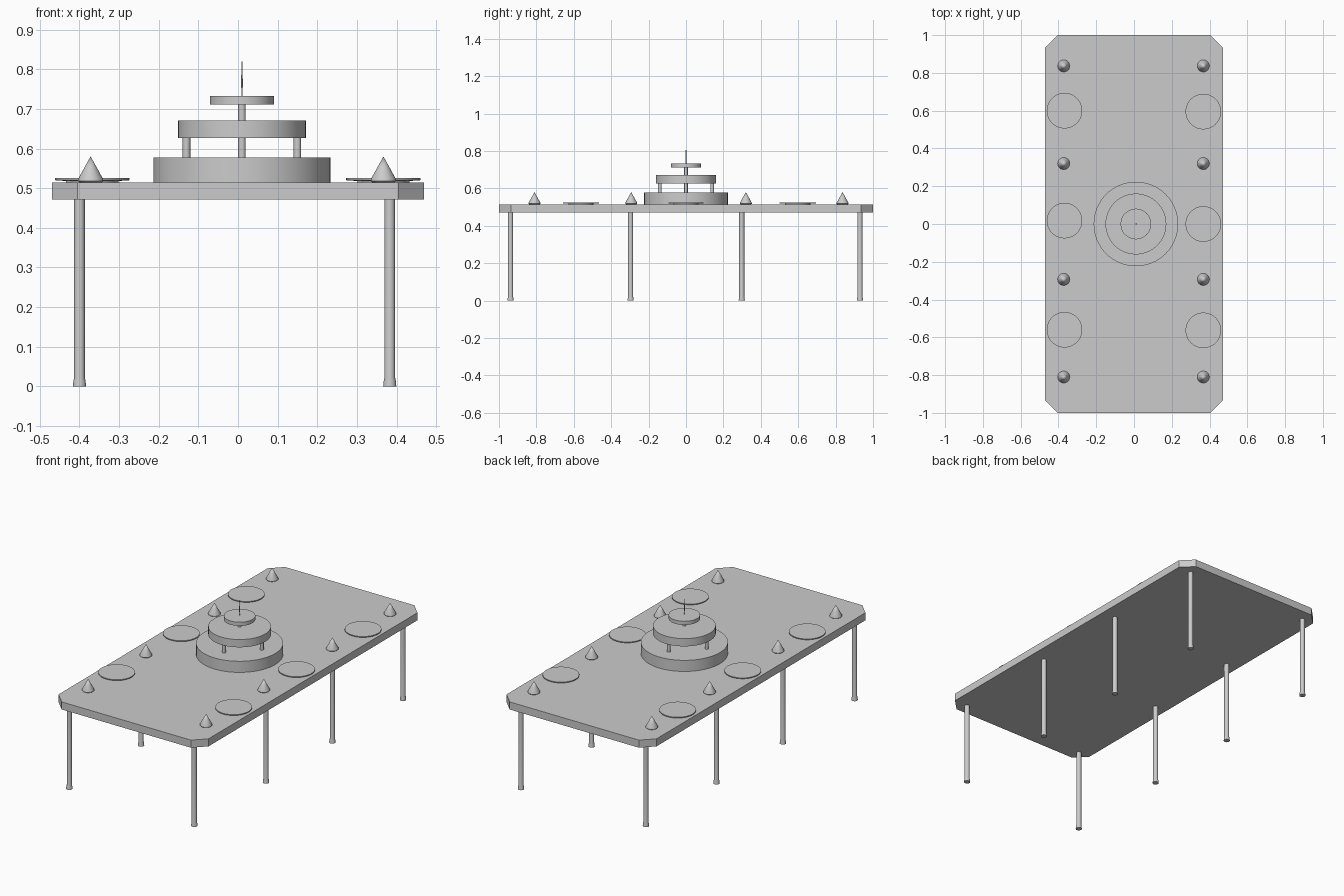
import bpy, bmesh, math

if "Cube" in bpy.data.objects:
    bpy.data.objects.remove(bpy.data.objects["Cube"])


def finish(ob):
    bpy.ops.object.select_all(action='DESELECT')
    bpy.context.view_layer.objects.active = ob
    ob.select_set(True)
    bpy.ops.object.shade_smooth_by_angle(angle=math.radians(35))


def make(name, bm):
    bmesh.ops.recalc_face_normals(bm, faces=bm.faces)
    me = bpy.data.meshes.new(name)
    bm.to_mesh(me)
    bm.free()
    ob = bpy.data.objects.new(name, me)
    bpy.context.collection.objects.link(ob)
    return ob


def lathe(name, profile, x, y, sides=32):
    """Revolve (radius, z) points about a vertical axis, capping open ends."""
    bm = bmesh.new()
    rings = []
    for r, z in profile:
        if r == 0:
            rings.append([bm.verts.new((x, y, z))])
        else:
            rings.append([bm.verts.new((x + r * math.cos(2 * math.pi * i / sides),
                                        y + r * math.sin(2 * math.pi * i / sides), z))
                          for i in range(sides)])
    for a, b in zip(rings, rings[1:]):
        for i in range(sides):
            j = (i + 1) % sides
            if len(b) == 1:
                bm.faces.new((a[i], a[j], b[0]))
            else:
                bm.faces.new((a[i], a[j], b[j], b[i]))
    for ring in (rings[0], rings[-1]):
        if len(ring) > 1:
            bm.faces.new(ring)
    ob = make(name, bm)
    finish(ob)
    return ob


def drum(name, r, z0, z1, x, y, sides=32):
    return lathe(name, [(r, z0), (r, z1)], x, y, sides)


# Table top with clipped corners
W, L, C = 0.47, 1.0, 0.065
Z0, Z1 = 0.471, 0.514
bm = bmesh.new()
outline = [(W - C, -L), (W, -L + C), (W, L - C), (W - C, L),
           (-W + C, L), (-W, L - C), (-W, -L + C), (-W + C, -L)]
face = bm.faces.new([bm.verts.new((x, y, Z0)) for x, y in outline])
top = bmesh.ops.extrude_face_region(bm, geom=[face])
bmesh.ops.translate(bm, vec=(0, 0, Z1 - Z0),
                    verts=[v for v in top['geom'] if isinstance(v, bmesh.types.BMVert)])
if not face.is_valid or len(bm.faces) < 10:
    bm.faces.new([v for v in bm.verts if v.co.z < Z0 + 0.001])
make("table_top", bm)

# Legs with flared feet
for x in (-0.40, 0.383):
    for y in (-0.938, -0.296, 0.298, 0.93):
        lathe("leg", [(0.0165, 0), (0.0155, 0.012), (0.0135, 0.022), (0.0135, 0.475)], x, y, 24)

# Folded napkin cones
for x in (-0.372, 0.367):
    for y in (-0.81, -0.293, 0.32, 0.837):
        lathe("napkin_cone", [(0.025, 0.512), (0.032, 0.518), (0.031, 0.524),
                              (0.015, 0.553), (0, 0.58)], x, y)

# Plates with a narrower foot
for x, ys in ((-0.368, (-0.56, 0.018, 0.60)), (0.367, (-0.563, 0.0, 0.595))):
    for y in ys:
        lathe("plate", [(0.066, 0.512), (0.066, 0.518), (0.094, 0.520), (0.094, 0.525)], x, y, 48)

# Tiered cake
CX = 0.01
drum("cake_bottom_tier", 0.2235, 0.512, 0.577, CX, 0, 64)
drum("cake_middle_tier", 0.161, 0.627, 0.671, CX, 0, 64)
drum("cake_top_tier", 0.081, 0.711, 0.732, CX, 0, 64)

# Pillars between tiers
for k in range(4):
    a = k * math.pi / 2
    drum("cake_pillar", 0.0095, 0.575, 0.629, CX + 0.14 * math.cos(a), 0.14 * math.sin(a), 24)
drum("cake_upper_pillar", 0.0095, 0.669, 0.713, CX, 0, 24)

# Topper
lathe("cake_topper", [(0.0015, 0.73), (0.0015, 0.752), (0.0025, 0.755), (0.001, 0.82)], CX, 0, 12)
